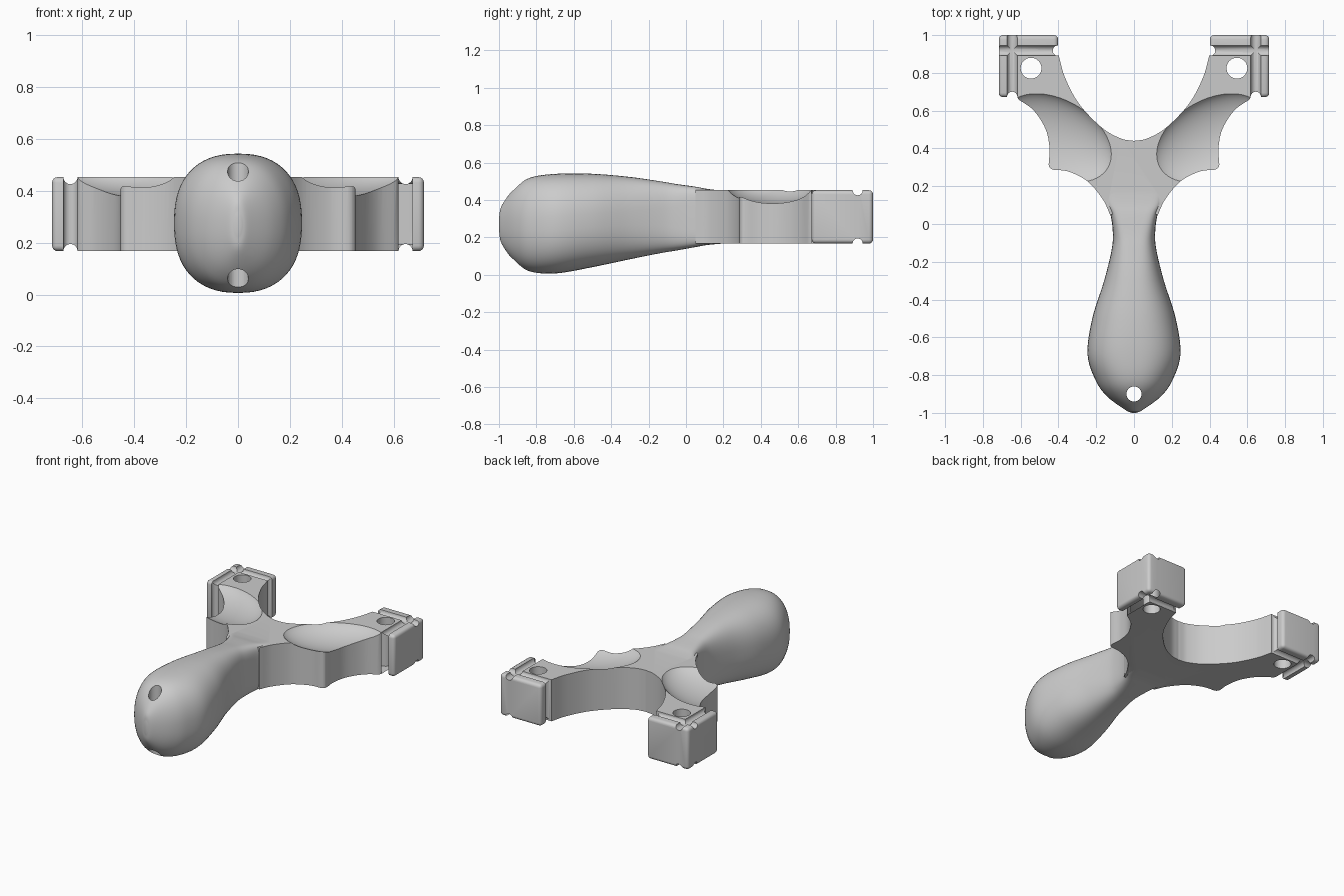
import bpy, bmesh, math
from mathutils import Vector, Matrix

if "Cube" in bpy.data.objects:
    bpy.data.objects.remove(bpy.data.objects["Cube"])

Z0, Z1 = 0.167, 0.452


def new_object(name, bm):
    bmesh.ops.recalc_face_normals(bm, faces=bm.faces[:])
    me = bpy.data.meshes.new(name)
    bm.to_mesh(me)
    bm.free()
    ob = bpy.data.objects.new(name, me)
    bpy.context.collection.objects.link(ob)
    return ob


def spline(pts, n=8):
    """Smooth curve through points of any dimension."""
    p = [Vector(q) for q in pts]
    p = [p[0] * 2 - p[1]] + p + [p[-1] * 2 - p[-2]]
    out = []
    for a, b, c, d in zip(p, p[1:], p[2:], p[3:]):
        for k in range(n):
            t = k / n
            out.append(0.5 * (2 * b + (c - a) * t + (2 * a - 5 * b + 4 * c - d) * t**2
                              + (3 * b - a - 3 * c + d) * t**3))
    return out + [p[-2]]


def prism(name, outline, z0, z1):
    bm = bmesh.new()
    face = bm.faces.new([bm.verts.new((p[0], p[1], z0)) for p in outline])
    ext = bmesh.ops.extrude_face_region(bm, geom=[face])
    verts = [v for v in ext['geom'] if isinstance(v, bmesh.types.BMVert)]
    bmesh.ops.translate(bm, verts=verts, vec=(0, 0, z1 - z0))
    return new_object(name, bm)


def rod(name, center, axis, radius, length):
    bm = bmesh.new()
    rot = Vector(axis).to_track_quat('Z', 'Y').to_matrix().to_4x4()
    bmesh.ops.create_cone(bm, cap_ends=True, segments=32, radius1=radius, radius2=radius,
                          depth=length, matrix=Matrix.Translation(center) @ rot)
    return new_object(name, bm)


def apply(ob, mod):
    bpy.context.view_layer.objects.active = ob
    bpy.ops.object.modifier_apply(modifier=mod.name)


def boolean(ob, other, op='DIFFERENCE'):
    mod = ob.modifiers.new('cut', 'BOOLEAN')
    mod.operation, mod.object, mod.solver = op, other, 'EXACT'
    apply(ob, mod)
    bpy.data.objects.remove(other)


# Fork plate: half outline from neck to pouch notch, then mirrored
half = spline([(0.127, 0.05), (0.165, 0.13), (0.245, 0.225), (0.345, 0.277), (0.425, 0.287)], 6)
half += spline([(0.44, 0.292), (0.45, 0.305), (0.451, 0.33), (0.447, 0.40), (0.467, 0.50),
                (0.53, 0.60), (0.612, 0.66)], 6)
half += [Vector(p) for p in ((0.618, 0.672), (0.65, 0.672), (0.65, 0.92), (0.402, 0.92))]
half += spline([(0.398, 0.89), (0.365, 0.775), (0.29, 0.635), (0.17, 0.51), (0.07, 0.453), (0, 0.44)], 8)
outline = half + [Vector((-p.x, p.y)) for p in reversed(half[:-1])]
body = prism('slingshot_body', outline, Z0, Z1)

# Handle: superellipse rings lofted along y (y, half width, bottom, top, exponent)
stations = spline([(-1, .012, .235, .305, 2), (-.985, .045, .165, .37, 2.1),
                   (-.915, .14, .07, .465, 2.2), (-.83, .202, .017, .52, 2.3),
                   (-.69, .246, .008, .54, 2.4), (-.5, .221, .041, .54, 2.4),
                   (-.3, .158, .083, .523, 2.6), (-.14, .119, .115, .5, 3.2),
                   (-.05, .112, .13, .485, 4), (.05, .125, .148, .471, 6),
                   (.13, .16, .161, .457, 8), (.3, .2, .175, .44, 8)], 6)
bm = bmesh.new()
rings, N = [], 64
for y, w, lo, hi, e in stations:
    ring = []
    for k in range(N):
        a = 2 * math.pi * k / N
        c, s = math.cos(a), math.sin(a)
        ring.append(bm.verts.new((math.copysign(abs(c) ** (2 / e), c) * w, y,
                                  (lo + hi) / 2 + math.copysign(abs(s) ** (2 / e), s) * (hi - lo) / 2)))
    rings.append(ring)
for r, q in zip(rings, rings[1:]):
    for k in range(N):
        bm.faces.new((r[k], r[(k + 1) % N], q[(k + 1) % N], q[k]))
bm.faces.new(rings[0])
bm.faces.new(rings[-1])
boolean(body, new_object('handle', bm), 'UNION')

for s in (-1, 1):
    # Rounded L-shaped rim at each fork tip
    shape = [(.402, .91), (.402, 1), (.716, 1), (.716, .672), (.64, .672), (.64, .91)]
    rim = prism('tip_rim', [(s * x, y) for x, y in shape], Z0, Z1)
    mod = rim.modifiers.new('round', 'BEVEL')
    mod.width, mod.segments = 0.022, 4
    apply(rim, mod)
    boolean(body, rim, 'UNION')

    # Thumb scoop on top of each arm
    bm = bmesh.new()
    angle = math.radians(30) if s > 0 else math.radians(150)
    bmesh.ops.create_uvsphere(bm, u_segments=64, v_segments=32, radius=1,
                              matrix=Matrix.Translation((s * .41, .455, .49))
                              @ Matrix.Rotation(angle, 4, 'Z')
                              @ Matrix.Diagonal((.335, .215, .11, 1)))
    boolean(body, new_object('scoop_cutter', bm))

    # Band hole and band grooves around the tip
    boolean(body, rod('hole_cutter', (s * .545, .825, .3), (0, 0, 1), .055, 1))
    for z in (Z0, Z1):
        boolean(body, rod('groove_cutter', (s * .56, .918, z), (1, 0, 0), .027, .5))
        boolean(body, rod('groove_cutter', (s * .645, .85, z), (0, 1, 0), .0271, .5))
    boolean(body, rod('groove_cutter', (s * .403, .918, .3), (0, 0, 1), .0272, 1))
    boolean(body, rod('groove_cutter', (s * .645, .673, .3), (0, 0, 1), .0273, 1))

# Lanyard hole through the butt
boolean(body, rod('lanyard_cutter', (0, -.9, .3), (0, 0, 1), .04, 1))

bpy.ops.object.select_all(action='DESELECT')
body.select_set(True)
bpy.context.view_layer.objects.active = body
bpy.ops.object.shade_smooth_by_angle(angle=math.radians(32))
